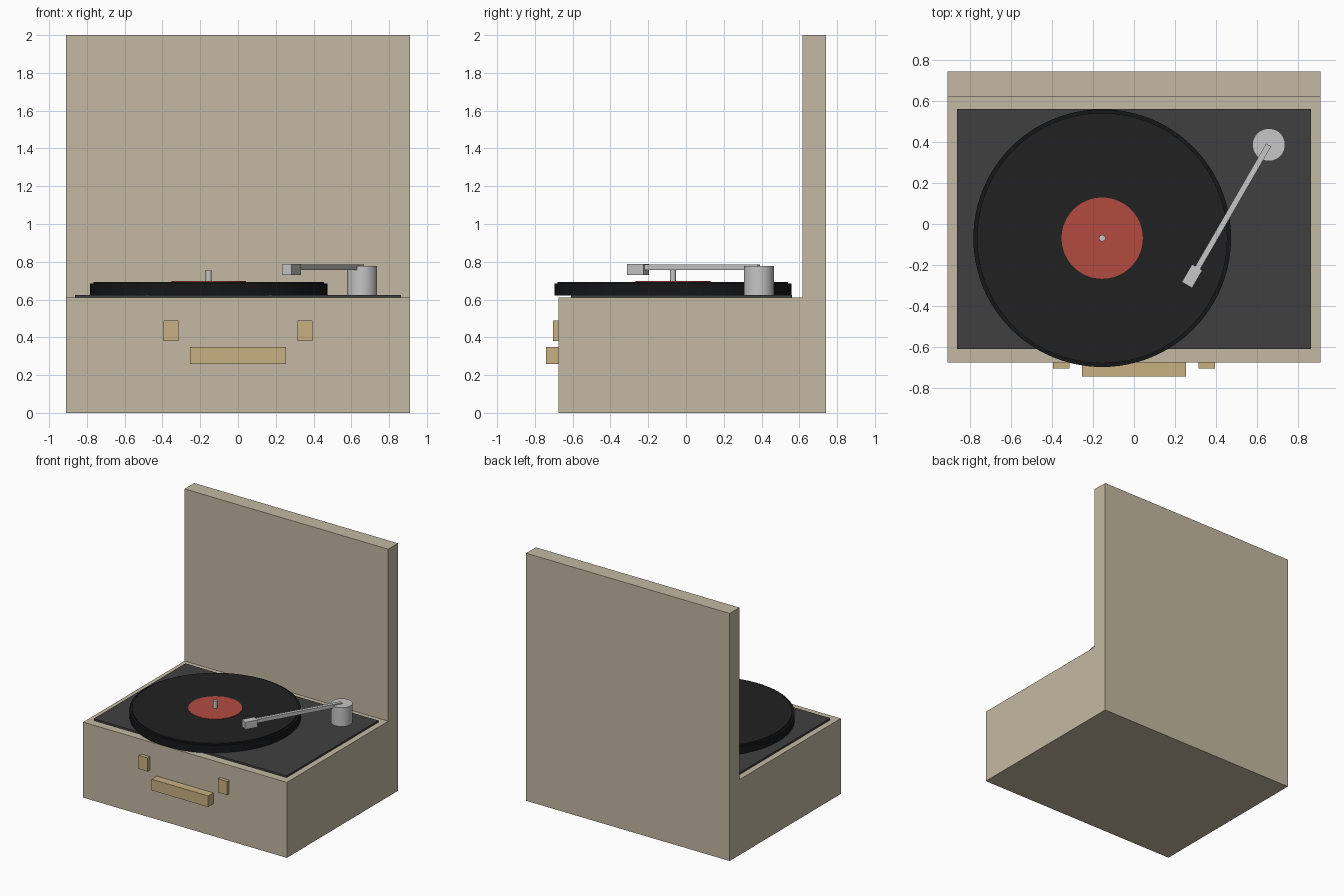
import bpy
import math

default = bpy.data.objects.get("Cube")
if default:
    bpy.data.objects.remove(default, do_unlink=True)


def material(name, *rgb):
    """Flat material from 0-255 display values."""
    lin = [((c / 255 + 0.055) / 1.055) ** 2.4 for c in rgb] + [1]
    m = bpy.data.materials.new(name)
    m.use_nodes = True
    m.diffuse_color = lin
    m.node_tree.nodes["Principled BSDF"].inputs["Base Color"].default_value = lin
    return m


cream = material("cream case", 196, 185, 163)
brass = material("brass", 200, 177, 130)
charcoal = material("charcoal deck", 64, 64, 65)
rubber = material("platter black", 21, 22, 24)
vinyl = material("vinyl black", 33, 33, 33)
red = material("label red", 178, 75, 64)
silver = material("silver", 198, 198, 198)


def finish(name, mat):
    ob = bpy.context.object
    ob.name = name
    ob.data.materials.append(mat)
    return ob


def box(name, mat, x, y, z, turn=0):
    """Box from (min, max) ranges, turned about its own centre."""
    ranges = (x, y, z)
    centre = [(a + b) / 2 for a, b in ranges]
    bpy.ops.mesh.primitive_cube_add(size=1, location=centre)
    ob = finish(name, mat)
    ob.scale = [b - a for a, b in ranges]
    ob.rotation_euler.z = turn
    return ob


def disc(name, mat, x, y, radius, z0, z1, sides=64):
    bpy.ops.mesh.primitive_cylinder_add(vertices=sides, radius=radius, depth=z1 - z0,
                                        location=(x, y, (z0 + z1) / 2))
    finish(name, mat)
    bpy.ops.object.shade_smooth_by_angle()


# Case and upright lid
box("case", cream, (-0.91, 0.91), (-0.676, 0.618), (0, 0.61))
box("lid", cream, (-0.91, 0.91), (0.618, 0.742), (0, 2))
box("deck", charcoal, (-0.862, 0.862), (-0.61, 0.56), (0.605, 0.625))

# Handle and latches
box("handle", brass, (-0.253, 0.253), (-0.742, -0.67), (0.26, 0.35))
for side, label in ((1, "left"), (-1, "right")):
    cx = side * 0.355
    box(label + "_latch", brass, (cx - 0.04, cx + 0.04), (-0.703, -0.67), (0.38, 0.49))

# Platter, record and spindle
px, py = -0.155, -0.069
disc("platter", rubber, px, py, 0.628, 0.622, 0.685, 96)
disc("record", vinyl, px, py, 0.61, 0.68, 0.694, 96)
disc("record_label", red, px, py, 0.198, 0.69, 0.697)
disc("spindle", silver, px, py, 0.016, 0.69, 0.756, 16)

# Tonearm: pivot post, angled bar and head
swing = math.radians(-30)
disc("tonearm_post", silver, 0.657, 0.386, 0.08, 0.622, 0.777, 48)
ax, ay = 0.481, 0.082
box("tonearm", silver, (ax - 0.014, ax + 0.014), (ay - 0.35, ay + 0.35), (0.757, 0.786), swing)
hx, hy = 0.283, -0.254
box("tonearm_head", silver, (hx - 0.029, hx + 0.029), (hy - 0.05, hy + 0.05), (0.73, 0.788), swing)
